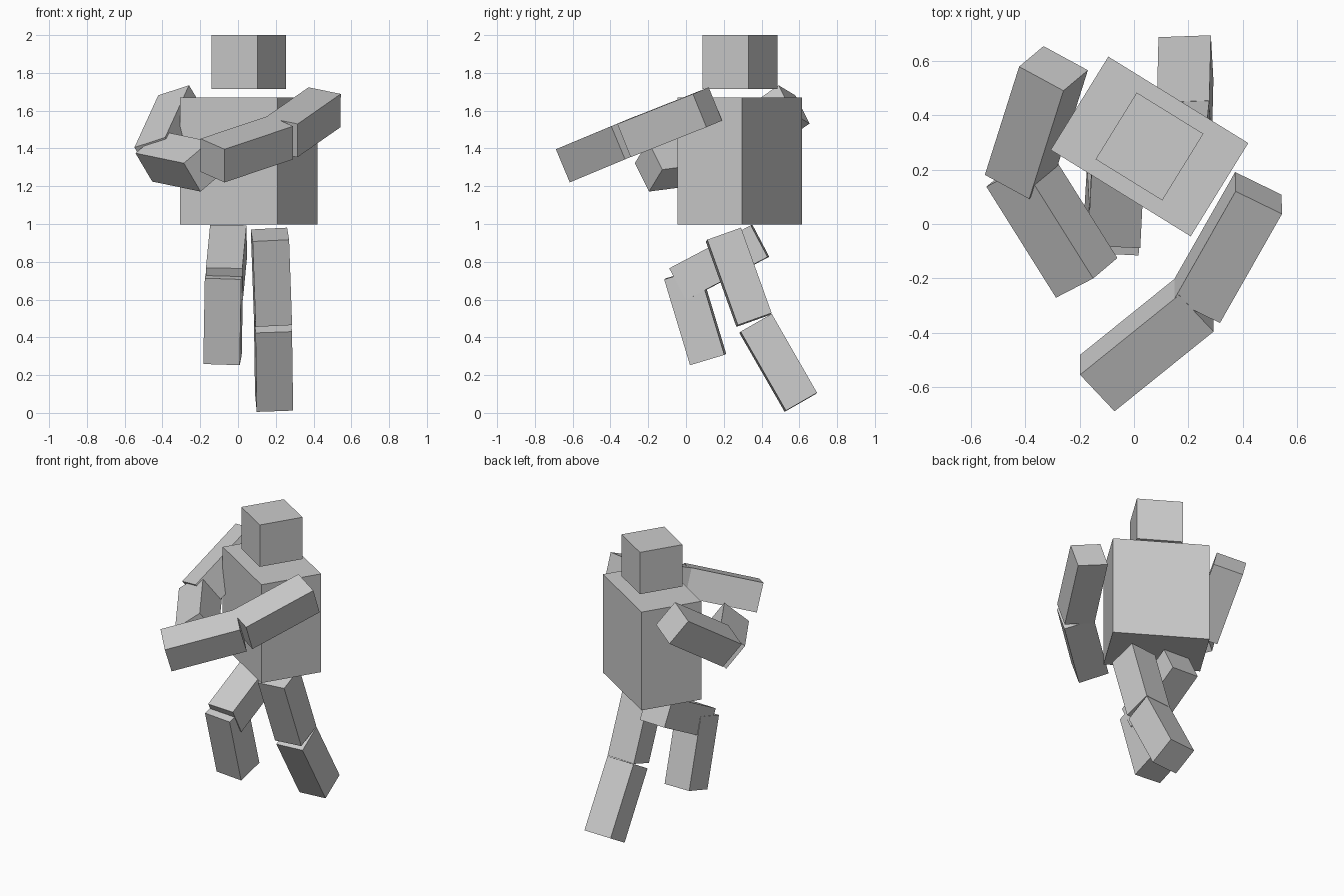
import bpy
import bmesh
from math import radians
from mathutils import Matrix, Vector

if "Cube" in bpy.data.objects:
    bpy.data.objects.remove(bpy.data.objects["Cube"])


def block(name, size, matrix):
    """Box mesh scaled to size and placed by a rotation/location matrix."""
    bm = bmesh.new()
    bmesh.ops.create_cube(bm, size=1, matrix=Matrix.Diagonal((*size, 1)))
    mesh = bpy.data.meshes.new(name)
    bm.to_mesh(mesh)
    bm.free()
    obj = bpy.data.objects.new(name, mesh)
    obj.matrix_world = matrix
    bpy.context.collection.objects.link(obj)
    return obj


def limb(name, start, end, side, width=0.193, depth=0.19):
    """Square bar from start to end; side gives its sideways direction."""
    start, end = Vector(start), Vector(end)
    z = (start - end).normalized()
    x = Vector(side)
    x = (x - z * x.dot(z)).normalized()
    y = z.cross(x)
    rot = Matrix((x, y, z)).transposed().to_4x4()
    length = (end - start).length
    block(name, (width, depth, length), Matrix.Translation((start + end) / 2) @ rot)


# Torso and head share the same turn
turn = Matrix.Rotation(radians(-31.7), 4, 'Z')
block("torso", (0.605, 0.403, 0.672), Matrix.Translation((0.057, 0.285, 1.334)) @ turn)
block("head", (0.288, 0.288, 0.286), Matrix.Translation((0.057, 0.285, 1.857)) @ turn)

# Left arm (+x), bent across the front
limb("left_upper_arm", (0.458, 0.114, 1.618), (0.23, -0.287, 1.459), (0.169, -0.088, -0.037))
limb("left_forearm", (0.229, -0.292, 1.458), (-0.135, -0.585, 1.336), (0.127, -0.139, -0.058))

# Right arm (-x)
limb("right_upper_arm", (-0.296, 0.572, 1.633), (-0.422, 0.174, 1.357), (0.162, -0.088, 0.053))
limb("right_forearm", (-0.43, 0.21, 1.358), (-0.174, -0.198, 1.305), (0.137, 0.07, 0.116))

# Left leg (+x), trailing
limb("left_thigh", (0.169, 0.198, 0.944), (0.185, 0.36, 0.492), (1, 0.04, 0.05))
limb("left_shin", (0.185, 0.368, 0.474), (0.191, 0.608, 0.056), (1, 0.04, 0.028))

# Right leg (-x), raised forward
limb("right_thigh", (-0.05, 0.392, 0.910), (-0.072, -0.04, 0.682), (1, -0.05, -0.01))
limb("right_shin", (-0.074, -0.02, 0.737), (-0.082, 0.117, 0.283), (1, -0.05, -0.033))
